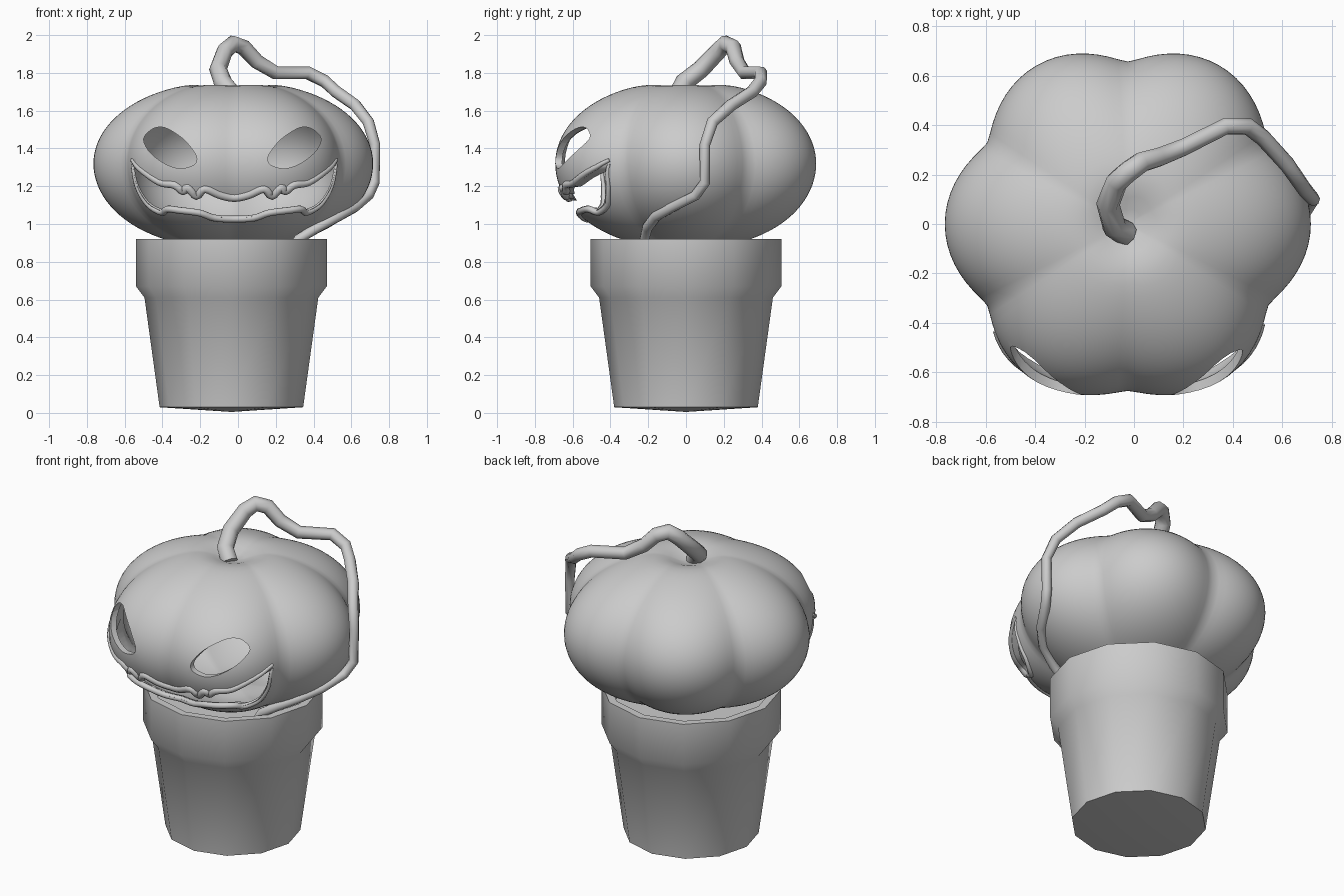
import bpy, bmesh, math
from mathutils import Vector
from mathutils.bvhtree import BVHTree

if "Cube" in bpy.data.objects:
    bpy.data.objects.remove(bpy.data.objects["Cube"])

CX, CZ = -0.025, 1.32          # pumpkin centre


def add_object(name, bm, angle=40):
    me = bpy.data.meshes.new(name)
    bm.to_mesh(me)
    ob = bpy.data.objects.new(name, me)
    bpy.context.collection.objects.link(ob)
    if angle:
        smooth(ob, angle)
    return ob


def smooth(ob, angle):
    bpy.ops.object.select_all(action='DESELECT')
    ob.select_set(True)
    bpy.context.view_layer.objects.active = ob
    bpy.ops.object.shade_smooth_by_angle(angle=math.radians(angle))


def skin(bm, rings, flip=False):
    """Closed skin over rings of points; one-point rings are poles."""
    vs = [[bm.verts.new(p) for p in ring] for ring in rings]
    for a, b in zip(vs, vs[1:]):
        n = max(len(a), len(b))
        for i in range(n):
            j = (i + 1) % n
            quad = [a[i % len(a)], a[j % len(a)], b[j % len(b)], b[i % len(b)]]
            face = list(dict.fromkeys(quad))
            bm.faces.new(face[::-1] if flip else face)


def tube(name, points, radii, res=2):
    cu = bpy.data.curves.new(name, 'CURVE')
    cu.dimensions = '3D'
    cu.bevel_depth = 1.0
    cu.bevel_resolution = res
    cu.use_fill_caps = True
    sp = cu.splines.new('POLY')
    sp.points.add(len(points) - 1)
    for q, p, r in zip(sp.points, points, radii):
        q.co = (*p, 1)
        q.radius = r
    sp.use_smooth = True
    ob = bpy.data.objects.new(name, cu)
    bpy.context.collection.objects.link(ob)
    return ob


# Flower pot: twelve-sided, with rim, inner lip and soil
profile = [(0, 0.005), (0.38, 0.03), (0.46, 0.61), (0.505, 0.67), (0.505, 0.92),
           (0.46, 0.92), (0.44, 0.80), (0, 0.80)]
bm = bmesh.new()
skin(bm, [[(-0.035 + r * math.cos(k * math.tau / 12), r * math.sin(k * math.tau / 12), z)
           for k in range(12 if r else 1)] for r, z in profile])
add_object("flower_pot", bm)


# Pumpkin: six-lobed hollow shell
def pumpkin_point(theta, phi, s):
    lobe = math.sqrt(math.sin(3 * (theta - math.pi / 6)) ** 2 + 0.006)
    front = max(0, -math.sin(theta)) ** 6
    r = (0.65 + 0.02 * front) + (0.09 - 0.025 * front) * lobe
    r *= max(0, math.cos(phi)) ** 0.9
    z = (0.435 if phi > 0 else 0.45) * math.sin(phi)
    dip = 0.07 * math.exp(-(r / 0.13) ** 2)
    z += -dip if phi > 0 else dip * 0.6
    return (CX + s * r * math.cos(theta), s * r * math.sin(theta), CZ + s * z)


def pumpkin_rings(s, n=108, m=48):
    rings = []
    for i in range(m + 1):
        phi = -math.pi / 2 + math.pi * i / m
        count = 1 if i in (0, m) else n
        rings.append([pumpkin_point(k * math.tau / n, phi, s) for k in range(count)])
    return rings


bm = bmesh.new()
skin(bm, pumpkin_rings(1.0))
surface = BVHTree.FromBMesh(bm)
skin(bm, pumpkin_rings(0.95), flip=True)
pumpkin = add_object("pumpkin", bm, None)

# Face outlines, as half widths from the face centre and heights
upper = [(.54, 1.325), (.50, 1.277), (.395, 1.206), (.316, 1.193), (.27, 1.16), (.247, 1.18),
         (.20, 1.135), (.157, 1.172), (.078, 1.14), (0, 1.125)]
lower = [(.54, 1.325), (.517, 1.21), (.46, 1.114), (.385, 1.07), (.353, 1.087), (.29, 1.08),
         (.183, 1.066), (.105, 1.04), (0, 1.034)]
eye = [(-.50, 1.45), (-.465, 1.495), (-.42, 1.513), (-.37, 1.503), (-.29, 1.45), (-.235, 1.385),
       (-.218, 1.345), (-.235, 1.312), (-.30, 1.294), (-.36, 1.307), (-.42, 1.34), (-.475, 1.39)]


def mirrored(half):
    left = [(-0.02 - x, z) for x, z in half]
    return left + [(-0.04 - x, z) for x, z in left[-2::-1]]


def rounded(points, steps=4, closed=False):
    """Catmull-Rom smoothing of a 2D outline."""
    n, out = len(points), []
    def at(i):
        return Vector(points[i % n] if closed else points[min(max(i, 0), n - 1)])
    for i in range(n if closed else n - 1):
        a, b, c, d = (at(i + k) for k in (-1, 0, 1, 2))
        for s in range(steps):
            t = s / steps
            out.append(0.5 * (2 * b + (c - a) * t + (2 * a - 5 * b + 4 * c - d) * t * t
                              + (3 * b - a - 3 * c + d) * t ** 3))
    return out if closed else out + [at(n - 1)]


def carve(outline):
    """Cut an outline through the front wall of the pumpkin."""
    bm = bmesh.new()
    face = bm.faces.new([bm.verts.new((x, -1.0, z)) for x, z in outline])
    ext = bmesh.ops.extrude_face_region(bm, geom=[face])
    bmesh.ops.translate(bm, vec=(0, 0.78, 0),
                        verts=[g for g in ext['geom'] if isinstance(g, bmesh.types.BMVert)])
    bmesh.ops.recalc_face_normals(bm, faces=bm.faces)
    cutter = add_object("face_cutter", bm, None)
    cutter.hide_render = True
    mod = pumpkin.modifiers.new("carve", 'BOOLEAN')
    mod.operation, mod.solver, mod.object = 'DIFFERENCE', 'EXACT', cutter
    bpy.context.view_layer.objects.active = pumpkin
    bpy.ops.object.modifier_apply(modifier=mod.name)
    bpy.data.objects.remove(cutter)


upper_line, lower_line = rounded(mirrored(upper)), rounded(mirrored(lower))
carve(upper_line + lower_line[-2:0:-1])
left_eye = rounded(eye, 3, True)
carve(left_eye)
carve([(-0.06 - p[0], p[1]) for p in left_eye])
smooth(pumpkin, 40)

# Raised lips following the mouth edge
for name, line, lift, r in (("upper_lip", upper_line, 0.014, 0.023),
                            ("lower_lip", lower_line, -0.008, 0.018)):
    pts = []
    for x, z in line:
        hit = surface.ray_cast(Vector((x, -2, z + lift)), Vector((0, 1, 0)))[0]
        if hit:
            pts.append(hit + Vector((0, 0.006, 0)))
    n = len(pts) - 1
    tube(name, pts, [r * (0.45 + 0.55 * min(1, 6 * min(i, n - i) / n)) for i in range(n + 1)])

# Stem running on into a vine that hangs down into the pot
vine = [(-.03, -.04, 1.69, .05), (-.08, -.01, 1.75, .05), (-.105, .08, 1.82, .048),
        (-.07, .17, 1.915, .046), (-.025, .21, 1.955, .045), (.03, .25, 1.935, .043),
        (.10, .27, 1.86, .04), (.20, .31, 1.80, .037), (.37, .395, 1.80, .036),
        (.46, .395, 1.755, .035), (.52, .35, 1.70, .034), (.62, .24, 1.63, .033),
        (.69, .14, 1.54, .031), (.725, .10, 1.42, .028), (.722, .10, 1.22, .028),
        (.69, .05, 1.15, .028), (.62, -.07, 1.09, .028), (.53, -.16, 1.04, .028),
        (.42, -.205, .98, .028), (.32, -.22, .92, .027), (.27, -.22, .84, .026)]
tube("stem_and_vine", [v[:3] for v in vine], [v[3] for v in vine])
